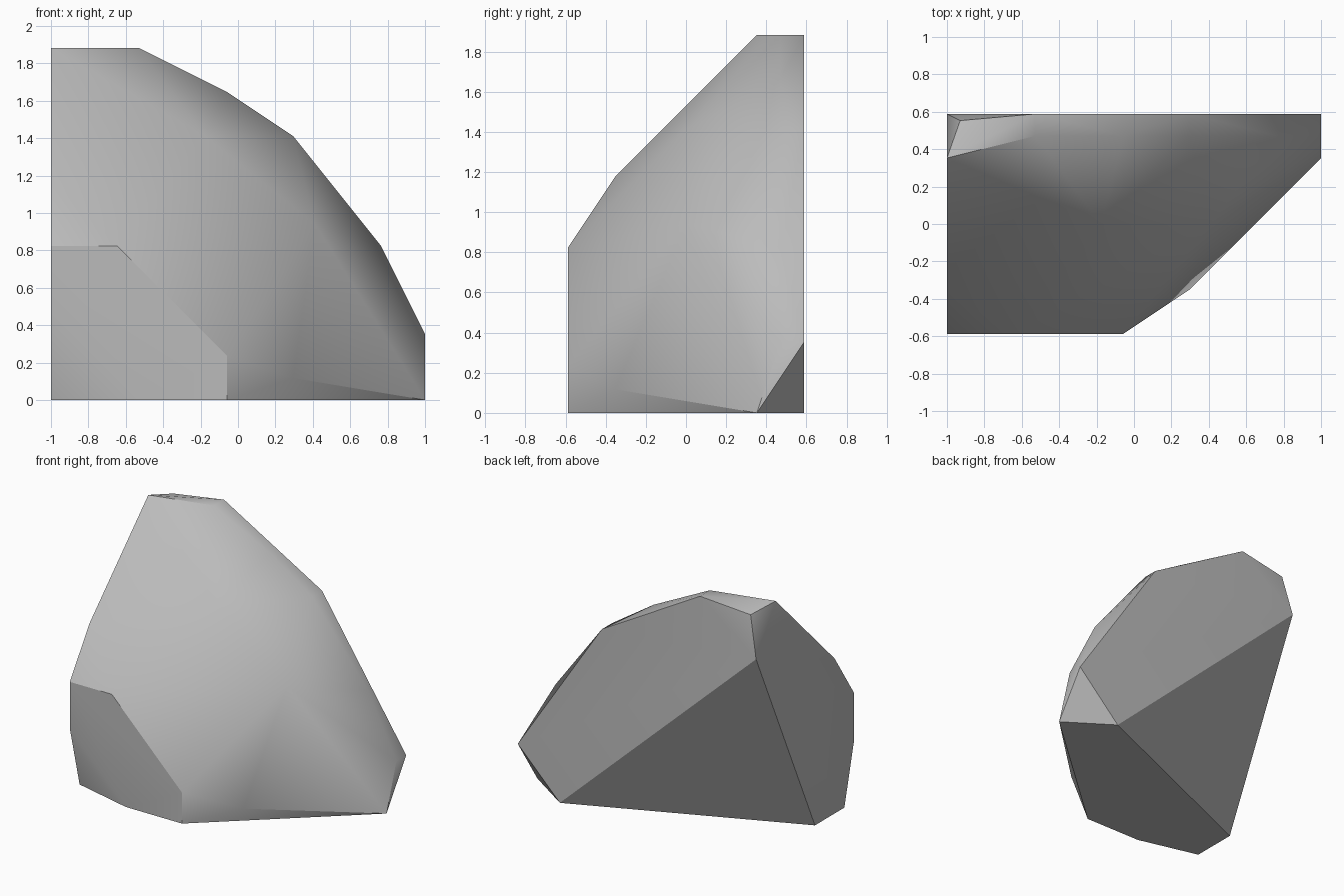
import bpy
import bmesh
import math
from mathutils import Vector

default_cube = bpy.data.objects.get("Cube")
if default_cube:
    bpy.data.objects.remove(default_cube, do_unlink=True)

# Corner points are placed on a unit grid that spans the boulder's length
LENGTH, DEPTH = 17, 10
STEP = 2 / LENGTH

# Stone colour
stone = bpy.data.materials.new("stone_grey")
stone.use_nodes = True
grey = (0.5, 0.5, 0.5, 1)
stone.diffuse_color = grey
stone.node_tree.nodes["Principled BSDF"].inputs["Base Color"].default_value = grey

# Flat cut on the front
front_cut = [(0, 0, 7), (3, 0, 7), (8, 0, 2), (8, 0, 0), (4, 0, 0), (0, 0, 4)]
# Flat underside with its chamfered corners
underside = [(0, 1, 0), (0, 4, 0), (14, 10, 0), (17, 8, 0)]
# Bulges of the rounded shoulder
shoulder = [(11, 2, 1), (12, 5, 8), (7, 5, 12), (0, 2, 10), (0, 8, 16)]
# Ridge running over the top and down the side
ridge = [(4, 9, 16), (8, 9, 14), (11, 9, 12), (15, 9, 7), (17, 9, 3)]
# Flat cut on the back
back_cut = [(4, 10, 16), (11, 10, 12), (17, 10, 3), (0, 10, 13), (0.6, 9.7, 15.6)]

# Wrap all the corners in one faceted skin
bm = bmesh.new()
for point in front_cut + underside + shoulder + ridge + back_cut:
    centred = Vector(point) - Vector((LENGTH / 2, DEPTH / 2, 0))
    bm.verts.new(centred * STEP)
bmesh.ops.convex_hull(bm, input=bm.verts[:])
bmesh.ops.dissolve_limit(bm, angle_limit=math.radians(1),
                         verts=bm.verts[:], edges=bm.edges[:])
bmesh.ops.recalc_face_normals(bm, faces=bm.faces[:])

mesh = bpy.data.meshes.new("boulder")
bm.to_mesh(mesh)
bm.free()
mesh.materials.append(stone)
boulder = bpy.data.objects.new("boulder", mesh)
bpy.context.collection.objects.link(boulder)

# Soft shoulder, crisp cuts
bpy.ops.object.select_all(action="DESELECT")
boulder.select_set(True)
bpy.context.view_layer.objects.active = boulder
bpy.ops.object.shade_smooth_by_angle(angle=math.radians(30))
